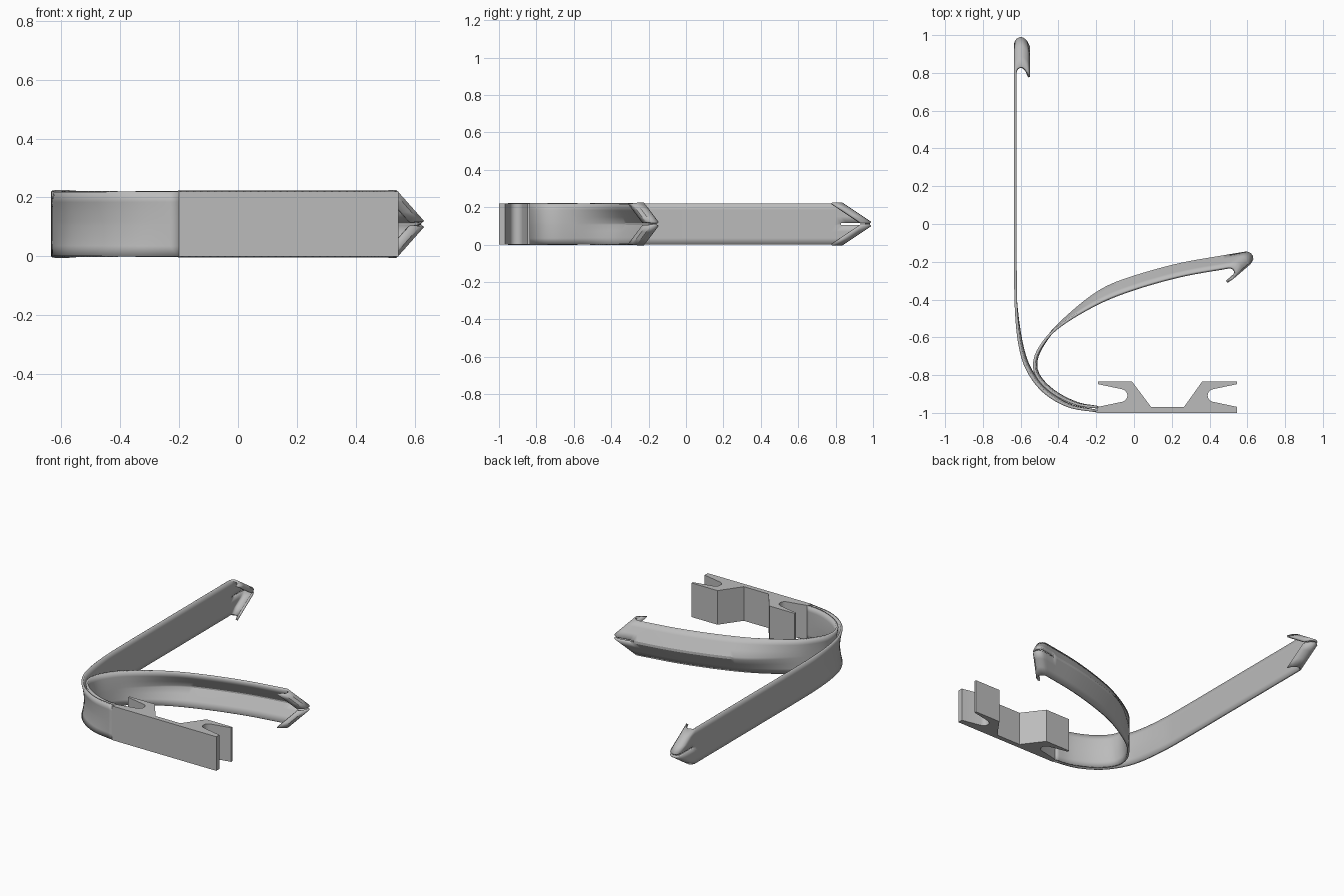
import bpy, bmesh, math
from mathutils import Vector

cube = bpy.data.objects.get("Cube")
if cube:
    bpy.data.objects.remove(cube, do_unlink=True)

HEIGHT = 0.22
MID = HEIGHT / 2

steel = bpy.data.materials.new("grey steel")
steel.use_nodes = True
GREY = (0.5, 0.5, 0.5, 1)
steel.diffuse_color = GREY
steel.node_tree.nodes["Principled BSDF"].inputs["Base Color"].default_value = GREY


def add_object(name, bm):
    mesh = bpy.data.meshes.new(name)
    bmesh.ops.recalc_face_normals(bm, faces=bm.faces)
    bm.to_mesh(mesh)
    bm.free()
    obj = bpy.data.objects.new(name, mesh)
    bpy.context.collection.objects.link(obj)
    mesh.materials.append(steel)
    bpy.ops.object.select_all(action='DESELECT')
    obj.select_set(True)
    bpy.context.view_layer.objects.active = obj
    return obj


def smooth_path(points, steps=10):
    """Catmull-Rom curve through the points."""
    p = [Vector(q) for q in points]
    p = [2 * p[0] - p[1]] + p + [2 * p[-1] - p[-2]]
    out = []
    for a, b, c, d in zip(p, p[1:], p[2:], p[3:]):
        for i in range(steps):
            t = i / steps
            out.append(0.5 * (2 * b + (c - a) * t + (2 * a - 5 * b + 4 * c - d) * t * t
                              + (3 * b - a - 3 * c + d) * t ** 3))
    return out + [p[-2]]


def along(path, s):
    """Position and tangent at a distance, going straight on past the end."""
    for a, b in zip(path, path[1:]):
        length = (b - a).length
        if s <= length or b is path[-1]:
            return a + (b - a) * (s / length), (b - a).normalized()
        s -= length


# Curled lip as (forward, inward) steps from the end of a blade
LIP = [(0.012, 0.003), (0.023, 0.011), (0.03, 0.025), (0.028, 0.04),
       (0.012, 0.058), (-0.022, 0.073)]
COLUMNS = [0, 0.035, 0.07, 0.104, 0.116, 0.15, 0.185, HEIGHT]
BODY, END, SLOT = 60, 8, 4


def blade(name, points, reach, crest):
    """Strip on edge with a pointed, curled and slotted end."""
    path = smooth_path(points)
    total = sum((b - a).length for a, b in zip(path, path[1:]))
    body = total - 0.1
    bm = bmesh.new()
    grid = []
    for z in COLUMNS:
        t = 1 - abs(z - MID) / MID
        rows = [(body * i / BODY, 0, 0) for i in range(BODY)]
        tail = 0.1 + reach * t
        rows += [(body + tail * i / END, 0, 0) for i in range(END + 1)]
        rows += [(total + reach * t, f, n) for f, n in LIP]
        column = []
        for s, forward, inward in rows:
            pos, tan = along(path, s)
            side = Vector((tan.y, -tan.x))
            pos = pos + tan * forward + side * (inward - crest(s / total, t))
            column.append(bm.verts.new((pos.x, pos.y, z)))
        grid.append(column)
    middle = len(COLUMNS) // 2 - 1
    for c, (left, right) in enumerate(zip(grid, grid[1:])):
        for r in range(len(left) - 1):
            if c == middle and r >= BODY + SLOT:
                continue
            bm.faces.new((left[r], right[r], right[r + 1], left[r + 1]))
    obj = add_object(name, bm)
    solid = obj.modifiers.new("thickness", 'SOLIDIFY')
    solid.thickness = 0.014
    solid.offset = 0
    bpy.ops.object.shade_smooth_by_angle(angle=math.radians(30))


def waist(f, t):
    """Slight hollow through the bend."""
    return -0.015 * math.sin(math.pi * f / 0.4) * t * (2 - t) if f < 0.4 else 0


def ridge(f, t):
    """Central fold that grows along the curved blade."""
    k = min(max((f - 0.35) / 0.3, 0), 1)
    return 0.065 * k * k * (3 - 2 * k) * t + waist(f, t) * 0.7


# Straight blade
blade("straight_blade",
      [(-0.2, -0.99), (-0.35, -0.963), (-0.48, -0.885), (-0.565, -0.77), (-0.605, -0.64),
       (-0.624, -0.45), (-0.628, -0.2), (-0.628, 0.1), (-0.628, 0.45), (-0.628, 0.8)],
      0.165, waist)

# Curved blade
blade("curved_blade",
      [(-0.19, -0.97), (-0.3, -0.955), (-0.42, -0.9), (-0.505, -0.82), (-0.528, -0.74),
       (-0.495, -0.65), (-0.4, -0.545), (-0.2, -0.425), (0, -0.345), (0.25, -0.275),
       (0.5, -0.23)],
      0.11, ridge)


# Mounting bracket with a forked notch at each end
def notch(edge, depth_x, sign):
    """Notch outline from the back arm to the front arm."""
    pts = [(edge, -0.848)]
    for i in range(9):
        a = math.radians(75 - 150 * i / 8)
        pts.append((depth_x + sign * 0.035 * math.cos(a), -0.908 + 0.034 * math.sin(a)))
    return pts + [(edge, -0.968)]


outline = [(-0.2, -1), (0.545, -1)]
outline += reversed(notch(0.545, 0.425, -1))
outline += [(0.545, -0.835), (0.36, -0.835), (0.265, -0.968), (0.09, -0.968),
            (-0.01, -0.835), (-0.19, -0.835)]
outline += notch(-0.19, -0.07, 1)

bm = bmesh.new()
base = bm.faces.new([bm.verts.new((x, y, 0)) for x, y in outline])
extruded = bmesh.ops.extrude_face_region(bm, geom=[base], use_keep_orig=True)
bmesh.ops.translate(bm, vec=(0, 0, HEIGHT),
                    verts=[v for v in extruded["geom"] if isinstance(v, bmesh.types.BMVert)])
add_object("mounting_bracket", bm)
bpy.ops.object.shade_smooth_by_angle(angle=math.radians(30))
